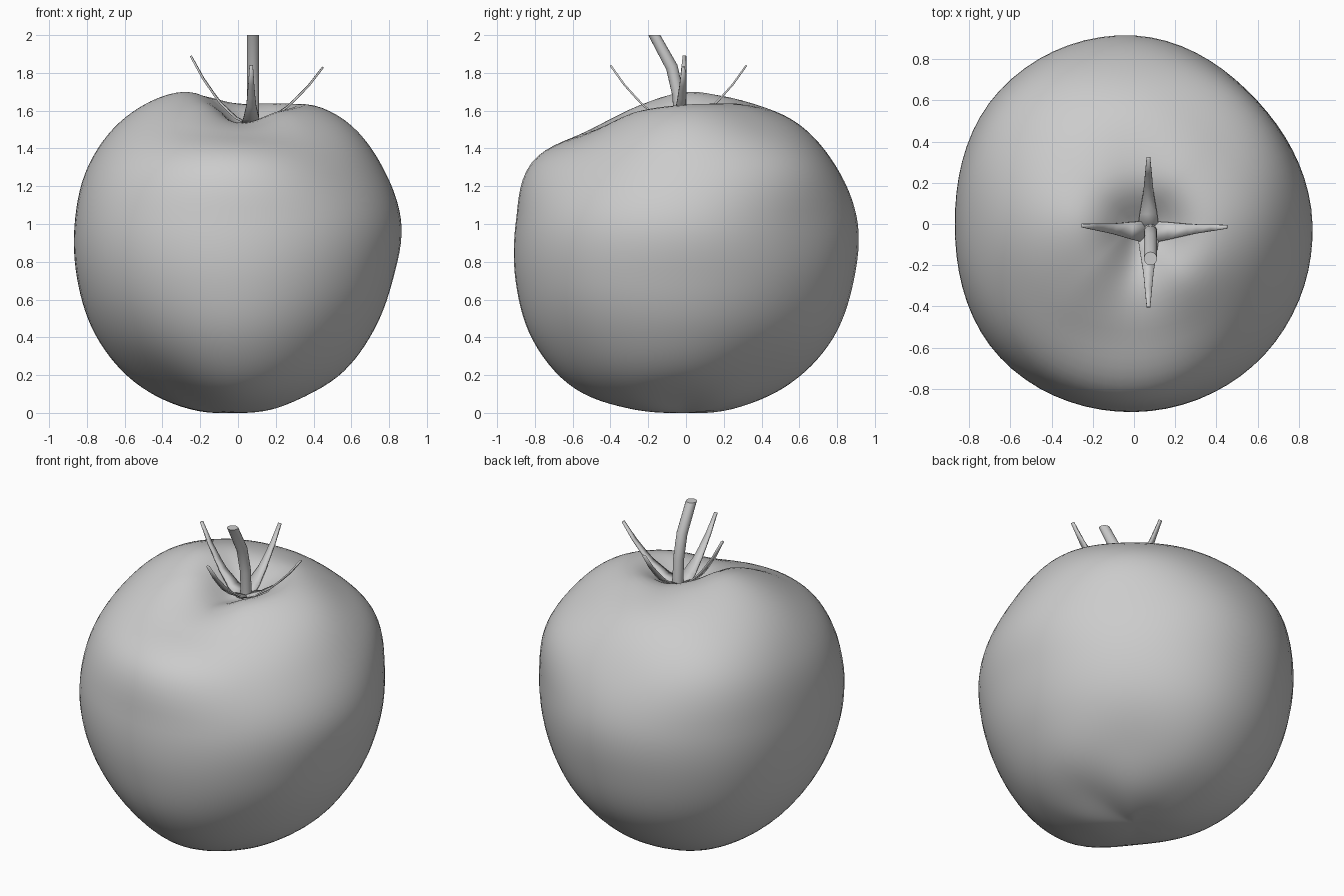
import bpy, bmesh, math
from mathutils import Vector

if "Cube" in bpy.data.objects:
    bpy.data.objects.remove(bpy.data.objects["Cube"])

# Fruit radii from centre (0, 0, 0.85): one row per 45 degrees of azimuth from +x,
# columns at polar angles 20, 40 ... 160 from the top
ROWS = [
    [.868, .90, .888, .878, .832, .828, .84, .83],     # right
    [.86, .885, .92, .858, .832, .825, .82, .845],     # back right
    [.845, .90, .914, .922, .90, .90, .885, .862],     # back
    [.88, .93, .965, .93, .905, .905, .905, .882],     # back left
    [.905, .93, .915, .878, .863, .872, .877, .868],   # left
    [.85, .885, .935, .925, .905, .885, .862, .862],   # front left
    [.77, .825, .945, .915, .915, .935, .932, .88],    # front
    [.845, .85, .88, .90, .885, .88, .888, .872],      # front right
]
CZ, TOP, BOTTOM = .85, .83, .85
HX, HY = .07, -.04          # hollow / stem axis


def spline(a, b, c, d, t):
    return b + .5 * t * (c - a + t * (2*a - 5*b + 4*c - d + t * (3*(b - c) + d - a)))


def row_radius(i, phi):
    row = ROWS[i % 8]
    opp = ROWS[(i + 4) % 8]
    pts = [opp[0], TOP] + row + [BOTTOM, opp[-1]]
    s = min(phi / 20, 8.9999)
    k = int(s)
    return spline(*pts[k:k + 4], s - k)


def fruit_point(az, phi):
    s = (az / 45) % 8
    k = int(s)
    r = spline(*[row_radius(k + j, phi) for j in (-1, 0, 1, 2)], s - k)
    a, p = math.radians(az), math.radians(phi)
    x, y, z = r*math.sin(p)*math.cos(a), r*math.sin(p)*math.sin(a), CZ + r*math.cos(p)
    if z > CZ:
        d2 = (x - HX)**2 + (y - HY)**2
        z -= .175 * math.exp(-d2 / (2 * .135**2))
    return Vector((x, y, max(z, 0)))


def finish(bm, name, angle=40):
    bmesh.ops.recalc_face_normals(bm, faces=bm.faces)
    me = bpy.data.meshes.new(name)
    bm.to_mesh(me)
    bm.free()
    ob = bpy.data.objects.new(name, me)
    bpy.context.collection.objects.link(ob)
    bpy.ops.object.select_all(action='DESELECT')
    ob.select_set(True)
    bpy.context.view_layer.objects.active = ob
    bpy.ops.object.shade_smooth_by_angle(angle=math.radians(angle))
    return ob


# Fruit body
bm = bmesh.new()
SEG, RINGS = 72, 60
top = bm.verts.new(fruit_point(0, 0))
bot = bm.verts.new(fruit_point(0, 180))
rings = [[bm.verts.new(fruit_point(360*i/SEG, 180*j/RINGS)) for i in range(SEG)]
         for j in range(1, RINGS)]
for i in range(SEG):
    n = (i + 1) % SEG
    bm.faces.new((top, rings[0][i], rings[0][n]))
    bm.faces.new((bot, rings[-1][n], rings[-1][i]))
    for u, v in zip(rings, rings[1:]):
        bm.faces.new((u[i], v[i], v[n], u[n]))
finish(bm, "fruit")

# Bent stem with a level cut at the top
path = [Vector(p) for p in ((.08, -.03, 1.48), (.08, -.04, 1.68), (.08, -.075, 1.83), (.08, -.168, 2.0))]
bm = bmesh.new()
N = 16
prev = None
for k, p in enumerate(path):
    t = (path[min(k + 1, 3)] - path[max(k - 1, 0)]).normalized() if k < 3 else Vector((0, 0, 1))
    side = Vector((1, 0, 0))
    up = t.cross(side)
    ring = [bm.verts.new(p + .032*(side*math.cos(2*math.pi*i/N) + up*math.sin(2*math.pi*i/N)))
            for i in range(N)]
    if prev:
        for i in range(N):
            n = (i + 1) % N
            bm.faces.new((prev[i], prev[n], ring[n], ring[i]))
    else:
        bm.faces.new(ring)
    prev = ring
bm.faces.new(prev)
finish(bm, "stem")


# Four upturned pointed sepals
def sepal(name, direction, reach, tip_z):
    d = Vector(direction)
    side = Vector((-d.y, d.x, 0))
    bm = bmesh.new()
    prev = None
    for f, h, w in ((0, 0, .055), (.25, .1, .042), (.5, .31, .027), (.62, .45, .022), (.8, .68, .016), (1, 1, .009)):
        c = Vector((HX, HY, 1.525 + h*(tip_z - 1.525))) + d*reach*f
        pair = [bm.verts.new(c - side*w), bm.verts.new(c + side*w)]
        if prev:
            bm.faces.new((prev[0], prev[1], pair[1], pair[0]))
        prev = pair
    ob = finish(bm, name)
    mod = ob.modifiers.new("thickness", 'SOLIDIFY')
    mod.thickness = .01
    mod.offset = 0


sepal("sepal_left", (-1, .1, 0), .32, 1.89)
sepal("sepal_right", (1, .07, 0), .38, 1.83)
sepal("sepal_back", (0, 1, 0), .36, 1.84)
sepal("sepal_front", (0, -1, 0), .36, 1.84)
